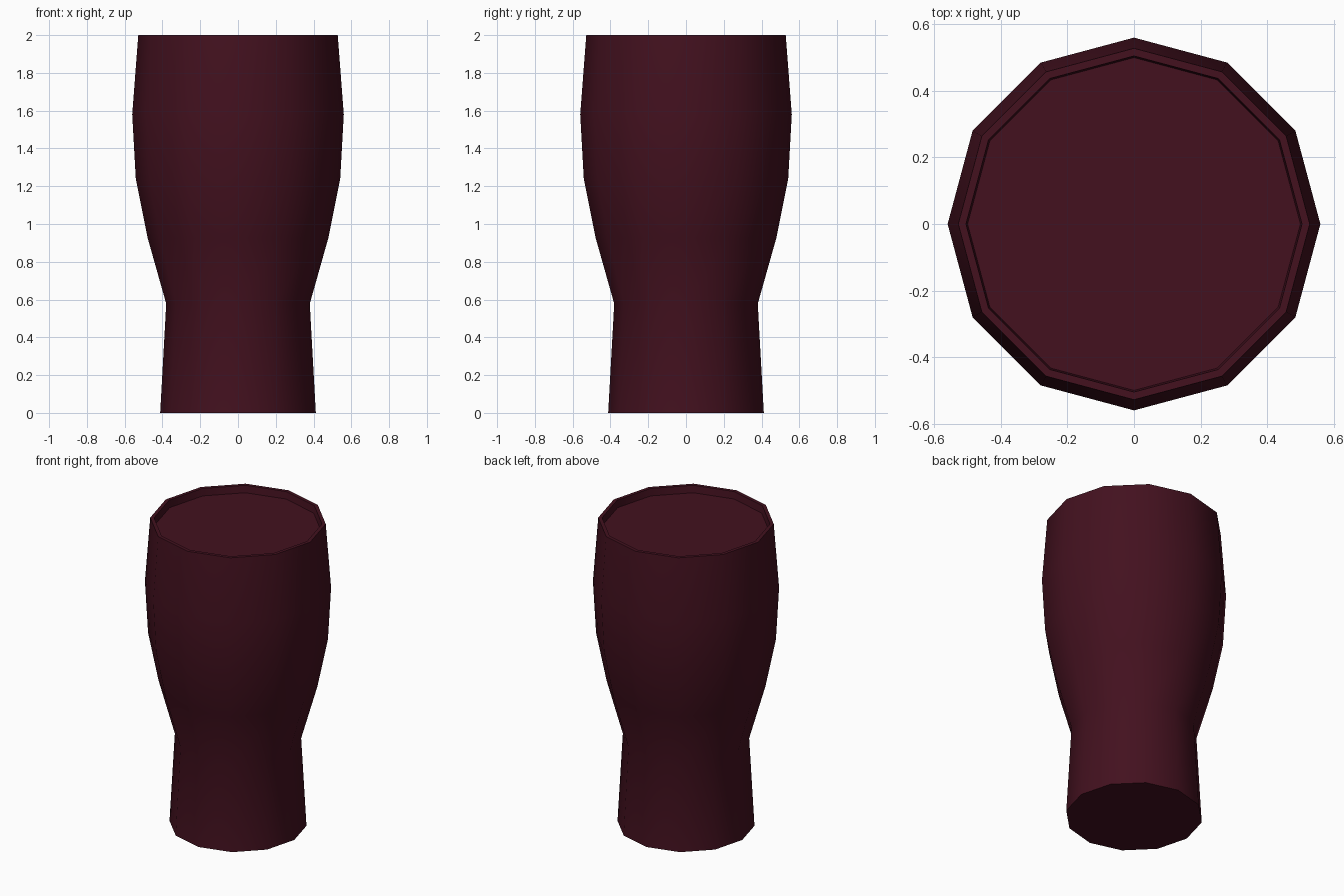
import bpy, bmesh, math

if "Cube" in bpy.data.objects:
    bpy.data.objects.remove(bpy.data.objects["Cube"])

SIDES = 12

wine = bpy.data.materials.new("dark_wine")
wine.diffuse_color = (0.056, 0.0055, 0.0135, 1.0)
wine.use_nodes = True
wine.node_tree.nodes["Principled BSDF"].inputs["Base Color"].default_value = wine.diffuse_color


def lathe(name, profile, cap_start=False, cap_end=False):
    """Revolve (radius, z) points around z; optionally close either end."""
    bm = bmesh.new()
    rings = []
    for r, z in profile:
        rings.append([bm.verts.new((r * math.cos(2 * math.pi * i / SIDES),
                                    r * math.sin(2 * math.pi * i / SIDES), z))
                      for i in range(SIDES)])
    for a, b in zip(rings, rings[1:]):
        for i in range(SIDES):
            j = (i + 1) % SIDES
            bm.faces.new((a[i], a[j], b[j], b[i]))
    if cap_start:
        bm.faces.new(rings[0][::-1])
    if cap_end:
        bm.faces.new(rings[-1])
    mesh = bpy.data.meshes.new(name)
    bm.to_mesh(mesh)
    bm.free()
    obj = bpy.data.objects.new(name, mesh)
    bpy.context.collection.objects.link(obj)
    mesh.materials.append(wine)
    bpy.ops.object.select_all(action='DESELECT')
    obj.select_set(True)
    bpy.context.view_layer.objects.active = obj
    bpy.ops.object.shade_smooth_by_angle(angle=math.radians(40))
    return obj


# Tumbler: base, waist, bulge, rim and inner lip
lathe("glass", [(0.412, 0.0), (0.38, 0.578), (0.478, 0.925), (0.541, 1.238),
                (0.56, 1.58), (0.528, 2.0), (0.505, 2.0), (0.5, 1.953)],
      cap_start=True)

# Liquid surface just below the rim
lathe("drink_surface", [(0.5, 1.953)], cap_end=True)
